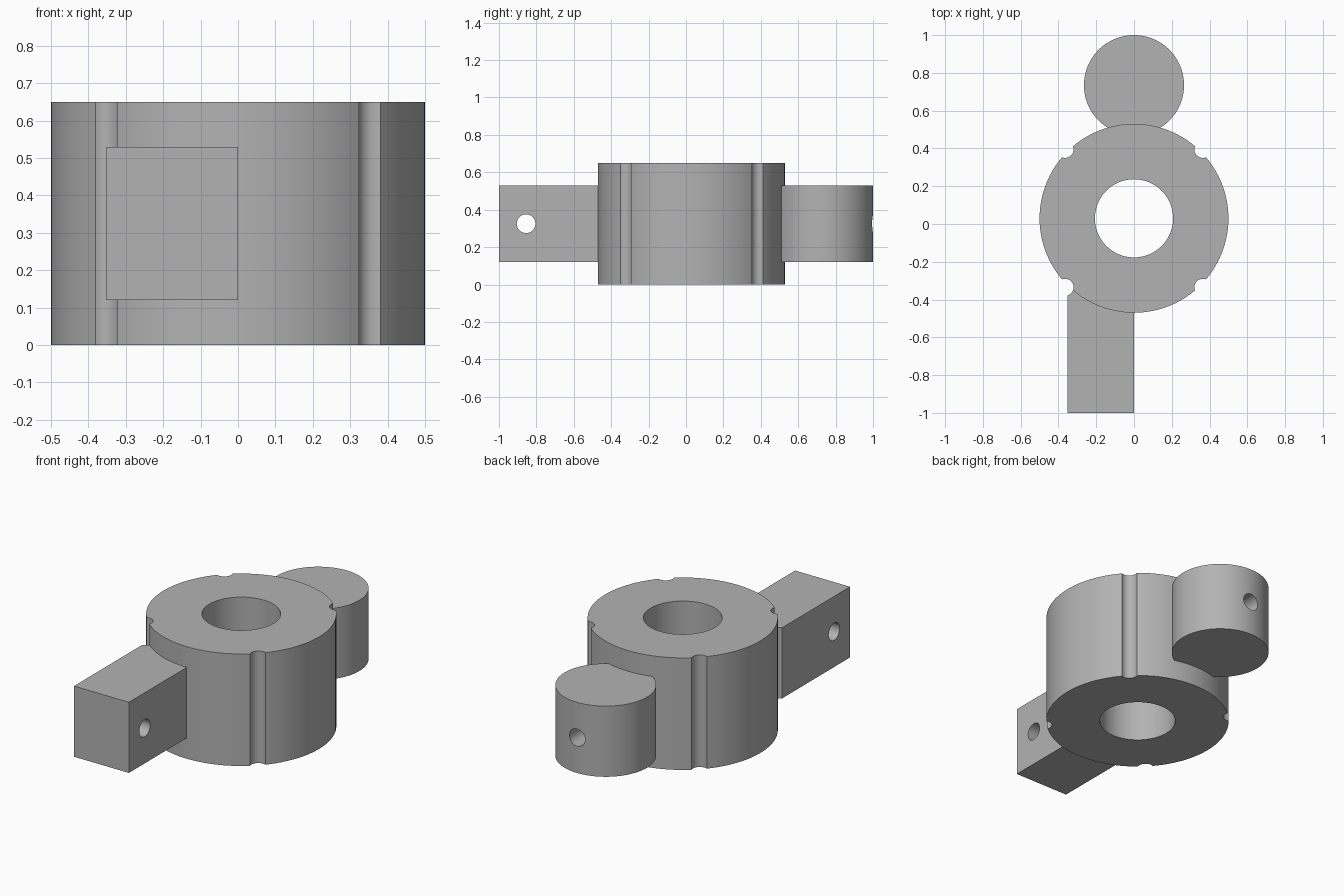
import bpy
import math

default = bpy.data.objects.get("Cube")
if default:
    bpy.data.objects.remove(default, do_unlink=True)

HEIGHT = 0.65
HUB_Y = 0.03
LUG_LOW, LUG_HIGH = 0.12, 0.53
LUG_MID = (LUG_LOW + LUG_HIGH) / 2
LUG_DEPTH = LUG_HIGH - LUG_LOW

grey = bpy.data.materials.new("plain grey")
grey.use_nodes = True
colour = (0.45, 0.45, 0.45, 1)
grey.diffuse_color = colour
grey.node_tree.nodes["Principled BSDF"].inputs["Base Color"].default_value = colour


def cylinder(name, radius, depth, location, rotation=(0, 0, 0), sides=96):
    bpy.ops.mesh.primitive_cylinder_add(vertices=sides, radius=radius, depth=depth,
                                        location=location, rotation=rotation)
    obj = bpy.context.object
    obj.name = name
    obj.data.materials.append(grey)
    return obj


def box(name, size, location):
    bpy.ops.mesh.primitive_cube_add(size=1, location=location)
    obj = bpy.context.object
    obj.name = name
    obj.scale = size
    bpy.ops.object.transform_apply(location=False, rotation=False, scale=True)
    obj.data.materials.append(grey)
    return obj


def combine(target, tool, operation):
    """Apply a boolean and discard the tool."""
    mod = target.modifiers.new(operation.lower(), "BOOLEAN")
    mod.operation = operation
    mod.solver = "EXACT"
    mod.object = tool
    bpy.context.view_layer.objects.active = target
    bpy.ops.object.modifier_apply(modifier=mod.name)
    bpy.data.objects.remove(tool, do_unlink=True)


quarter = math.pi / 2

# Round lug at the back, drilled front to back
lug = cylinder("round_lug", 0.265, LUG_DEPTH, (0, 0.735, LUG_MID))
combine(lug, cylinder("lug_drill", 0.05, 1, (0, 0.735, LUG_MID),
                      (quarter, 0, 0), 32), "DIFFERENCE")

# Square arm at the front, drilled side to side
arm = box("square_arm", (0.352, 0.8, LUG_DEPTH), (-0.176, -0.6, LUG_MID))
combine(arm, cylinder("arm_drill", 0.05, 1, (-0.176, -0.855, LUG_MID),
                      (0, quarter, 0), 32), "DIFFERENCE")

# Central hub joined to both
hub = cylinder("hub_with_arm_and_lug", 0.5, HEIGHT, (0, HUB_Y, HEIGHT / 2))
combine(hub, lug, "UNION")
combine(hub, arm, "UNION")

# Central bore and four rim grooves
combine(hub, cylinder("bore", 0.207, 2, (0, HUB_Y, HEIGHT / 2), sides=64), "DIFFERENCE")
for sx in (-1, 1):
    for sy in (-1, 1):
        place = (sx * 0.365, HUB_Y + sy * 0.365, HEIGHT / 2)
        combine(hub, cylinder("groove", 0.045, 2, place, sides=32), "DIFFERENCE")

bpy.ops.object.select_all(action="DESELECT")
hub.select_set(True)
bpy.context.view_layer.objects.active = hub
bpy.ops.object.shade_smooth_by_angle(angle=math.radians(30))
